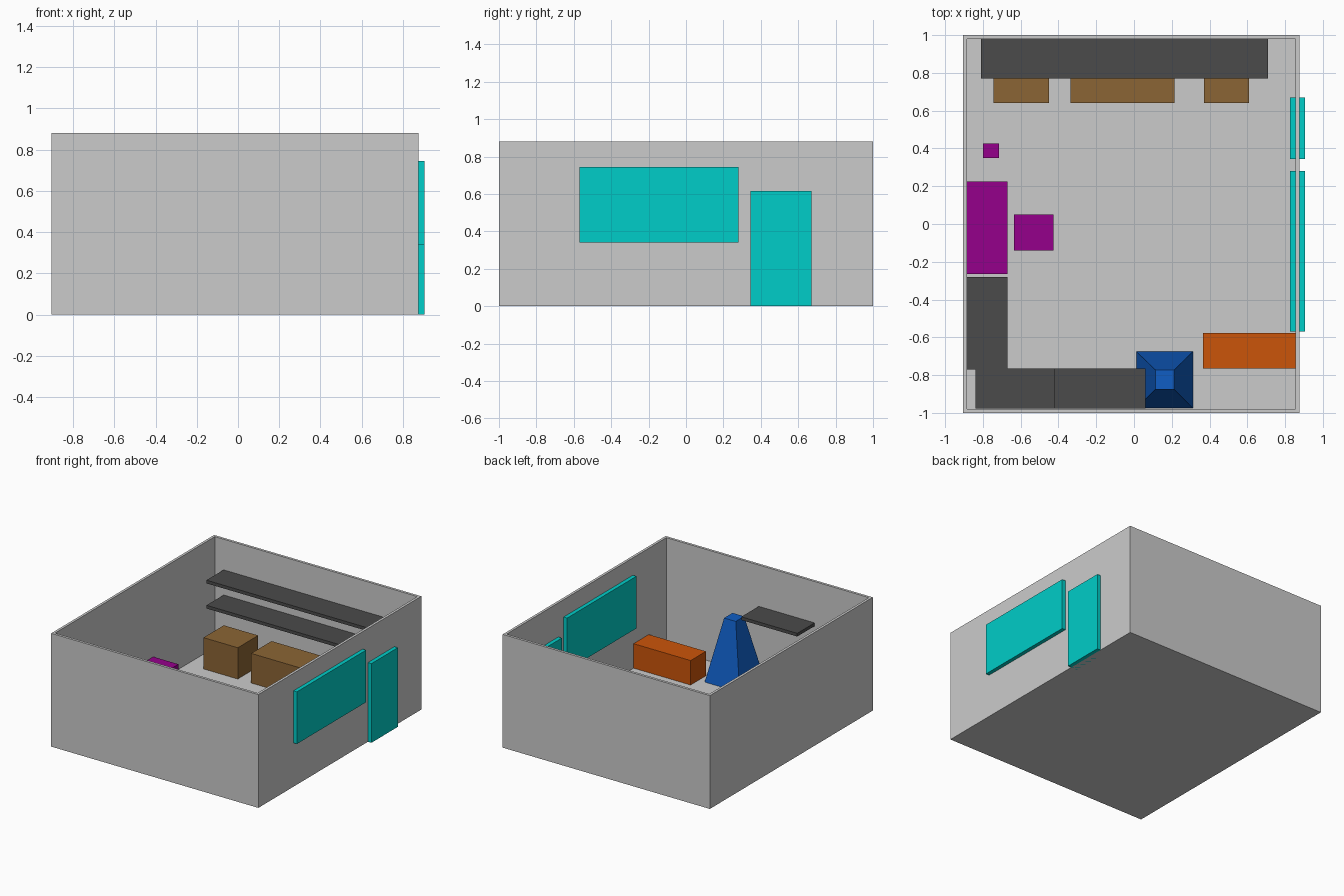
import bpy

if "Cube" in bpy.data.objects:
    bpy.data.objects.remove(bpy.data.objects["Cube"])

def material(name, rgb):
    m = bpy.data.materials.new(name)
    m.diffuse_color = (*rgb, 1)
    m.use_nodes = True
    m.node_tree.nodes["Principled BSDF"].inputs["Base Color"].default_value = m.diffuse_color
    return m

CYAN = material("cyan", (0.0, 0.61, 0.58))
DARK = material("dark_grey", (0.07, 0.07, 0.07))
TAN = material("tan", (0.26, 0.13, 0.035))
PURPLE = material("purple", (0.30, 0.0, 0.26))
ORANGE = material("orange", (0.60, 0.09, 0.003))
BLUE = material("blue", (0.005, 0.11, 0.55))

def box(name, x, y, z, mat=None, top=None):
    """Box from (min, max) ranges; top = optional (x, y) ranges of a tapered top."""
    tx, ty = top or (x, y)
    verts = [(x[i], y[j], z[0]) for i, j in ((0, 0), (1, 0), (1, 1), (0, 1))]
    verts += [(tx[i], ty[j], z[1]) for i, j in ((0, 0), (1, 0), (1, 1), (0, 1))]
    faces = [(3, 2, 1, 0), (4, 5, 6, 7)]
    faces += [(i, (i + 1) % 4, (i + 1) % 4 + 4, i + 4) for i in range(4)]
    me = bpy.data.meshes.new(name)
    me.from_pydata(verts, [], faces)
    if mat:
        me.materials.append(mat)
    ob = bpy.data.objects.new(name, me)
    bpy.context.collection.objects.link(ob)
    return ob

# Room shell
X0, X1, H, T = -0.905, 0.875, 0.88, 0.02
box("floor", (X0 + T, X1 - T), (-1 + T, 1 - T), (0, T))
box("left_wall", (X0, X0 + T), (-1, 1), (0, H))
box("right_wall", (X1 - T, X1), (-1, 1), (0, H))
box("front_wall", (X0 + T, X1 - T), (-1, -1 + T), (0, H))
box("back_wall", (X0 + T, X1 - T), (1 - T, 1), (0, H))

# Window and door through the right wall
box("window", (0.825, 0.905), (-0.57, 0.28), (0.34, 0.745), CYAN)
box("door", (0.825, 0.905), (0.345, 0.67), (0, 0.615), CYAN)

# Long back shelves
for name, z in (("upper", 0.642), ("lower", 0.447)):
    box(name + "_back_shelf", (-0.81, 0.71), (0.77, 0.98), (z - 0.025, z), DARK)

# Crates under the shelves
for i, (a, b, h) in enumerate(((-0.745, -0.45, 0.263), (-0.335, 0.215, 0.25), (0.37, 0.61, 0.25))):
    box(f"crate_{i + 1}", (a, b), (0.64, 0.89), (T, h), TAN)

# Corner shelves
box("high_front_shelf", (-0.42, 0.06), (-0.978, -0.765), (0.535, 0.56), DARK)
box("low_front_shelf", (-0.84, -0.36), (-0.978, -0.765), (0.375, 0.40), DARK)
box("left_shelf", (-0.885, -0.67), (-0.77, -0.28), (0.375, 0.40), DARK)

# Desk group
box("desk", (-0.885, -0.67), (-0.265, 0.225), (T, 0.235), PURPLE)
box("chair", (-0.635, -0.425), (-0.14, 0.05), (T, 0.15), PURPLE)
box("bin", (-0.80, -0.715), (0.35, 0.425), (T, 0.07), PURPLE)

# Bench and tapered hood
box("bench", (0.365, 0.855), (-0.765, -0.578), (T, 0.21), ORANGE)
box("tapered_stove", (0.012, 0.312), (-0.975, -0.675), (T, 0.507), BLUE,
    top=((0.113, 0.213), (-0.875, -0.772)))
